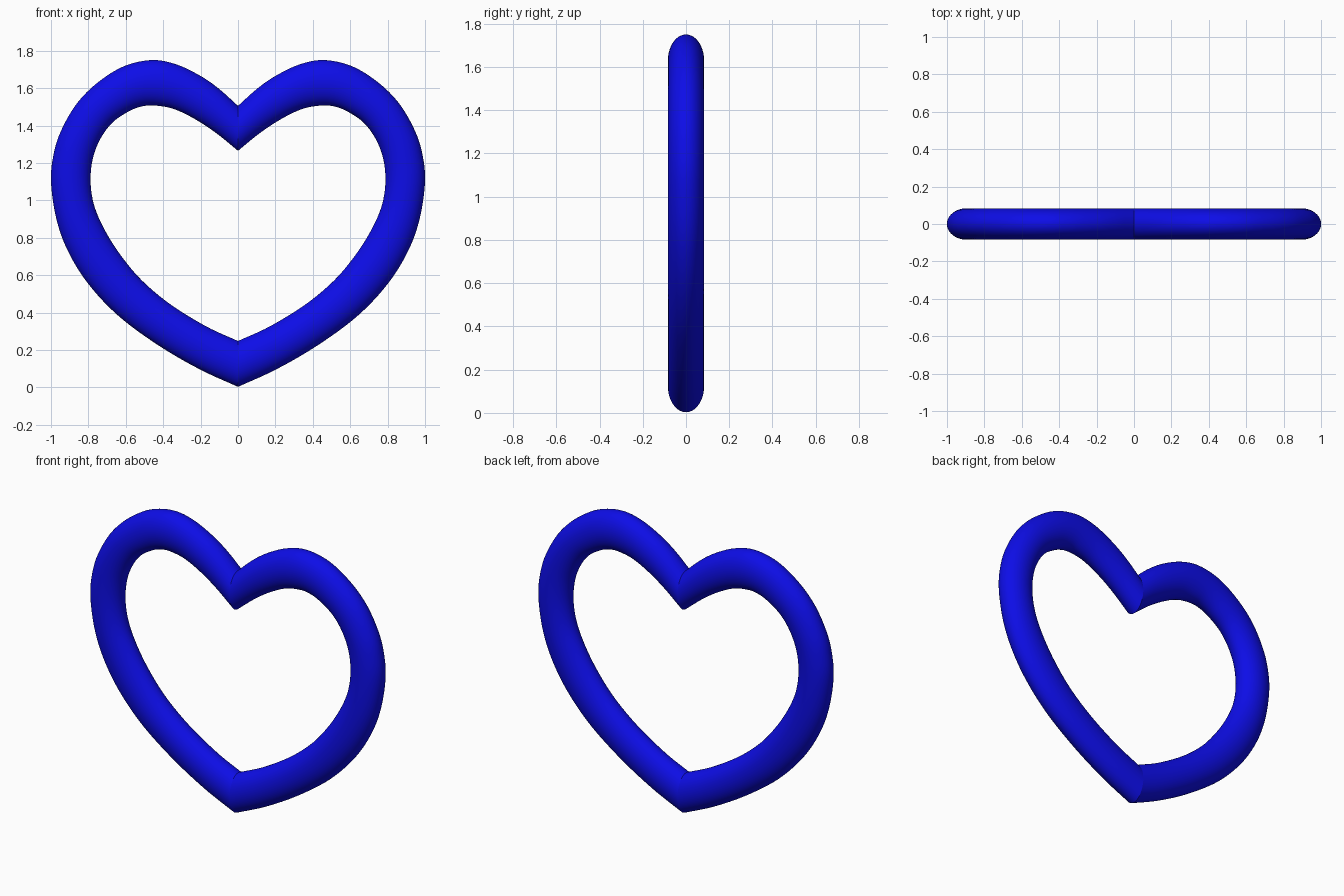
import bpy, bmesh, math
from mathutils import Vector

if "Cube" in bpy.data.objects:
    bpy.data.objects.remove(bpy.data.objects["Cube"])

# Right half of the heart, bottom tip to top cleft: (outer x, outer z, inner x, inner z)
STATIONS = [
    (0, .003, 0, .248), (.2, .094, .17, .326), (.417, .219, .36, .443),
    (.63, .374, .51, .568), (.79, .54, .62, .697), (.9, .71, .705, .828),
    (.968, .888, .765, .96), (1.0, 1.10, .788, 1.09), (.983, 1.26, .777, 1.22),
    (.94, 1.385, .735, 1.33), (.86, 1.52, .67, 1.417), (.75, 1.63, .585, 1.475),
    (.61, 1.717, .515, 1.502), (.46, 1.75, .445, 1.507), (.33, 1.727, .345, 1.489),
    (.2, 1.665, .235, 1.437), (.1, 1.595, .12, 1.362), (0, 1.505, 0, 1.265),
]
DEPTH = 0.084   # half thickness front to back
SIDES = 40
STEPS = 6


def smooth_path(points, steps):
    """Catmull-Rom curve through the points, extended straight at both ends."""
    p = [Vector(q) for q in points]
    p = [2 * p[0] - p[1]] + p + [2 * p[-1] - p[-2]]
    out = []
    for i in range(1, len(p) - 2):
        a, b, c, d = p[i - 1:i + 3]
        for s in range(steps):
            t = s / steps
            out.append(0.5 * (2 * b + (c - a) * t + (2 * a - 5 * b + 4 * c - d) * t * t
                              + (3 * b - a - 3 * c + d) * t ** 3))
    return out + [p[-2]]


# Closed loop of stations: right half, then the mirrored left half
half = smooth_path(STATIONS, STEPS)
left = [Vector((-s[0], s[1], -s[2], s[3])) for s in reversed(half[1:-1])]

# Oval section swept around the loop
bm = bmesh.new()
rings = []
for ox, oz, ix, iz in half + left:
    ring = []
    for k in range(SIDES):
        a = 2 * math.pi * k / SIDES
        f = 0.5 + 0.5 * math.cos(a)
        ring.append(bm.verts.new((ix + (ox - ix) * f, DEPTH * math.sin(a), iz + (oz - iz) * f)))
    rings.append(ring)
for r, ring in enumerate(rings):
    nxt = rings[(r + 1) % len(rings)]
    for k in range(SIDES):
        j = (k + 1) % SIDES
        bm.faces.new((ring[k], ring[j], nxt[j], nxt[k])).smooth = True
bmesh.ops.recalc_face_normals(bm, faces=bm.faces[:])

# Keep the creases at the tip and the cleft sharp
for e in bm.edges:
    if all(abs(v.co.x) < 1e-5 for v in e.verts):
        e.smooth = False

mesh = bpy.data.meshes.new("heart_ring")
bm.to_mesh(mesh)
bm.free()
blue = bpy.data.materials.new("deep blue")
blue.diffuse_color = (0.004, 0.004, 0.8, 1)
blue.use_nodes = True
blue.node_tree.nodes["Principled BSDF"].inputs["Base Color"].default_value = blue.diffuse_color
mesh.materials.append(blue)
bpy.context.collection.objects.link(bpy.data.objects.new("heart_ring", mesh))
